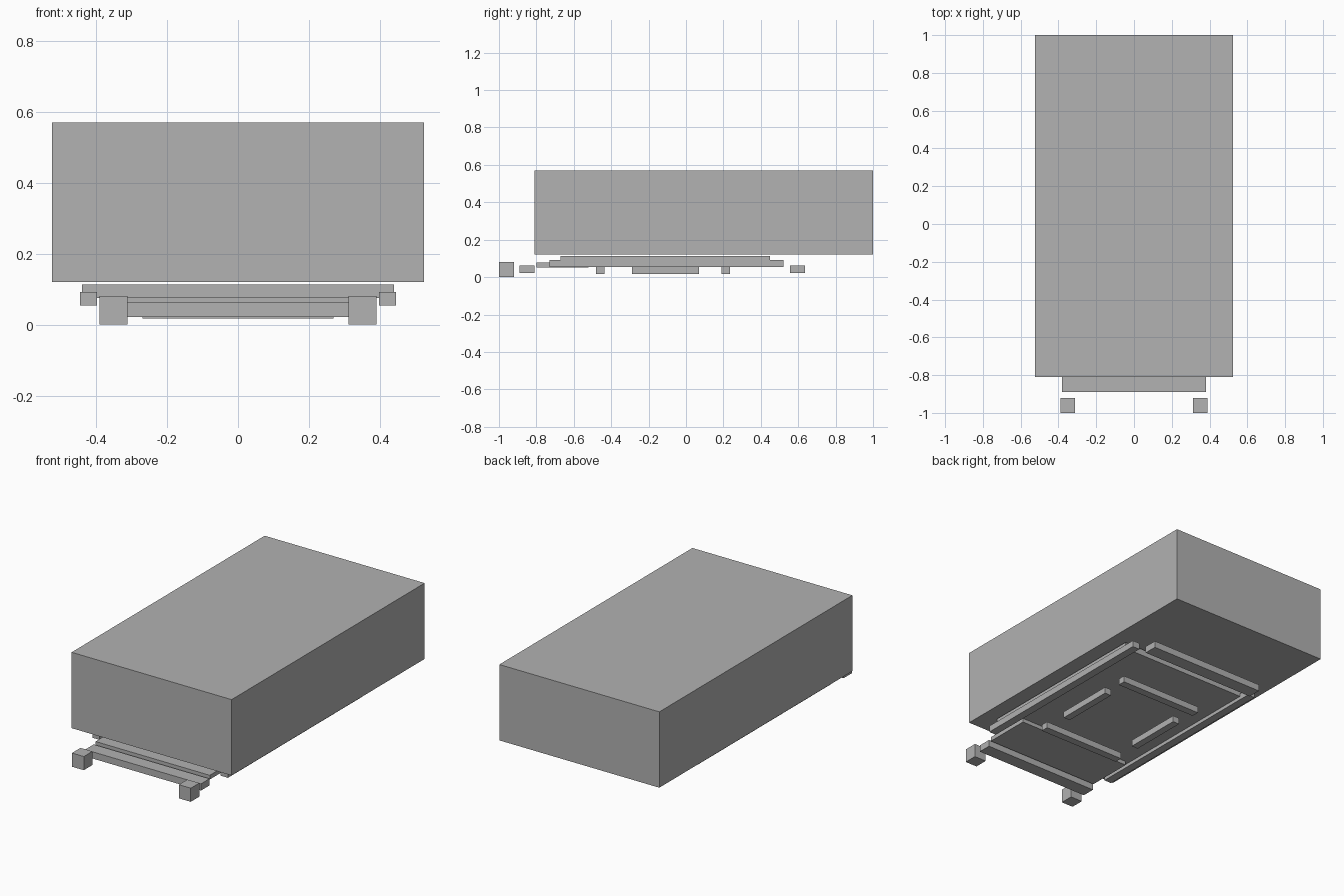
import bpy
import bmesh

default = bpy.data.objects.get("Cube")
if default:
    bpy.data.objects.remove(default, do_unlink=True)

grey = bpy.data.materials.new("plain_grey")
grey.use_nodes = True
colour = (0.445, 0.445, 0.445, 1)
grey.diffuse_color = colour
grey.node_tree.nodes["Principled BSDF"].inputs["Base Color"].default_value = colour


def box(name, x, y, z):
    """Box spanning the given (low, high) ranges."""
    bm = bmesh.new()
    bmesh.ops.create_cube(bm, size=1)
    spans = (x, y, z)
    for v in bm.verts:
        v.co = [s[1] if c > 0 else s[0] for c, s in zip(v.co, spans)]
    mesh = bpy.data.meshes.new(name)
    bm.to_mesh(mesh)
    bm.free()
    mesh.materials.append(grey)
    obj = bpy.data.objects.new(name, mesh)
    bpy.context.collection.objects.link(obj)
    return obj


def centred(name, half_width, y, z):
    return box(name, (-half_width, half_width), y, z)


def pair(name, x, y, z):
    box("left_" + name, x, y, z)
    box("right_" + name, (-x[1], -x[0]), y, z)


# Main body and the slab beneath it
centred("body", 0.525, (-0.81, 1.0), (0.12, 0.57))
centred("base_slab", 0.44, (-0.67, 0.45), (0.075, 0.113))
centred("front_plate", 0.375, (-0.80, -0.52), (0.052, 0.077))

# Long strips along the slab edges
pair("side_strip", (0.397, 0.445), (-0.73, 0.52), (0.054, 0.092))

# Wide bars at the ends
for name, y in (("front_bar", -0.85), ("rear_bar", 0.595)):
    centred(name, 0.38, (y - 0.04, y + 0.04), (0.022, 0.062))

# Rails under the slab
for name, y in (("front_crossbar", -0.458), ("rear_crossbar", 0.212)):
    centred(name, 0.27, (y - 0.023, y + 0.023), (0.017, 0.055))
pair("middle_rail", (0.227, 0.27), (-0.29, 0.07), (0.017, 0.055))

# Front blocks
pair("front_block", (0.312, 0.39), (-1.0, -0.92), (0, 0.081))
